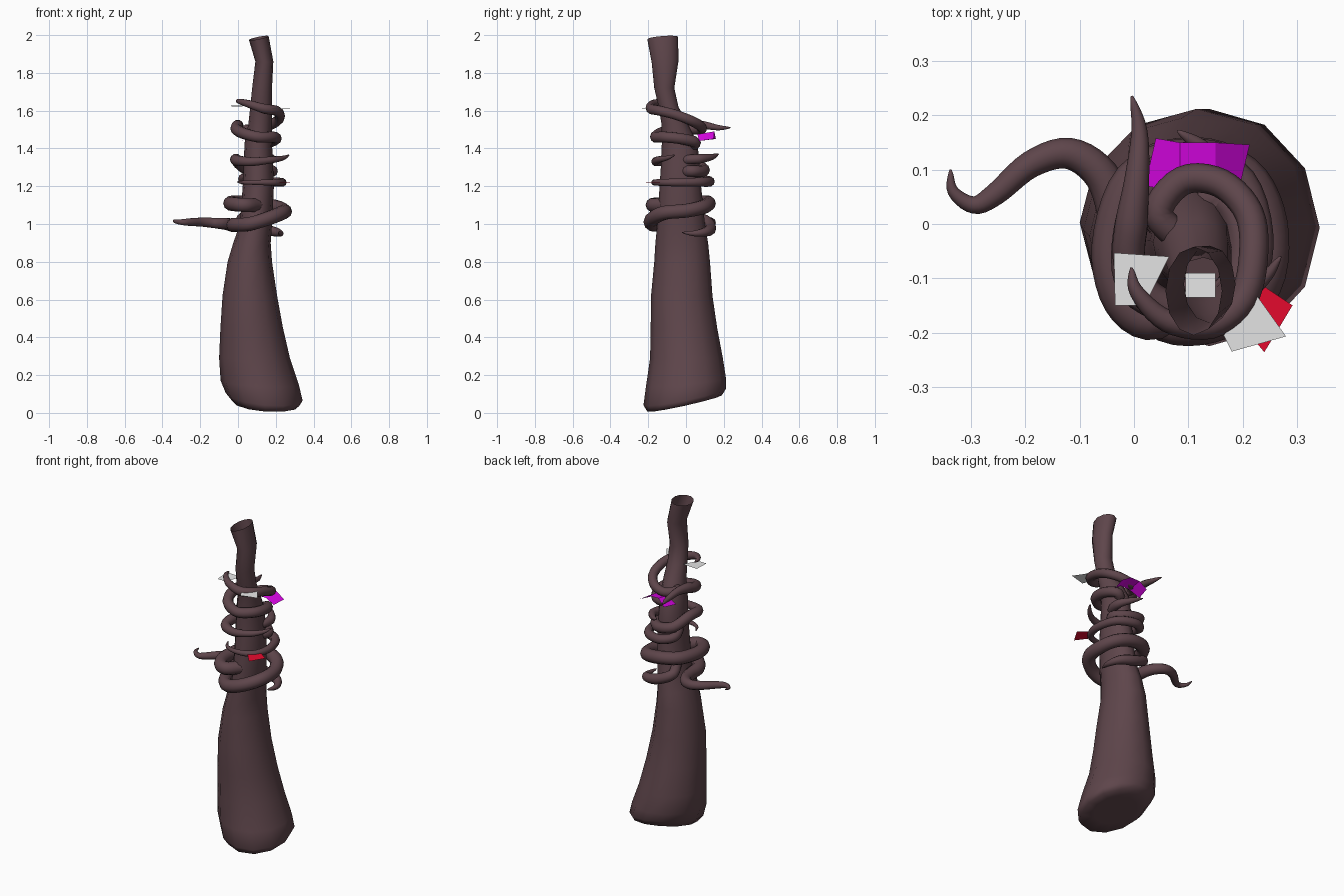
import bpy, bmesh, math
from mathutils import Vector


def material(name, rgb):
    m = bpy.data.materials.new(name)
    m.diffuse_color = (*rgb, 1)
    return m


BARK = material("dark brown", (0.112, 0.060, 0.070))
WHITE = material("white", (0.8, 0.8, 0.8))
RED = material("red", (0.8, 0.003, 0.028))
MAGENTA = material("magenta", (0.8, 0.002, 0.9))


def finish(bm, name, mat, smooth=True):
    mesh = bpy.data.meshes.new(name)
    bm.to_mesh(mesh)
    bm.free()
    mesh.materials.append(mat)
    for p in mesh.polygons:
        p.use_smooth = smooth
    ob = bpy.data.objects.new(name, mesh)
    bpy.context.collection.objects.link(ob)
    return ob


def skin(bm, rings, cap_start=False, cap_end=False):
    """Bridge rings of points with quads."""
    loops = [[bm.verts.new(p) for p in ring] for ring in rings]
    n = len(loops[0])
    for a, b in zip(loops, loops[1:]):
        for i in range(n):
            j = (i + 1) % n
            bm.faces.new((a[i], a[j], b[j], b[i]))
    if cap_start:
        bm.faces.new(loops[0][::-1])
    if cap_end:
        bm.faces.new(loops[-1])
    bmesh.ops.recalc_face_normals(bm, faces=bm.faces[:])


def spline(pts, steps):
    """Catmull-Rom path through the points."""
    pts = [Vector(p) for p in pts]
    ext = [2 * pts[0] - pts[1]] + pts + [2 * pts[-1] - pts[-2]]
    out = []
    for i in range(1, len(ext) - 2):
        p0, p1, p2, p3 = ext[i - 1:i + 3]
        for s in range(steps):
            t = s / steps
            out.append(0.5 * (2 * p1 + (p2 - p0) * t + (2 * p0 - 5 * p1 + 4 * p2 - p3) * t * t
                              + (3 * p1 - p0 - 3 * p2 + p3) * t ** 3))
    return out + [pts[-1]]


def tentacle(name, pts, radius, taper=0.35, sides=10):
    """Tube from a sharp tip to a thick root."""
    path = spline(pts, 5)
    rings = []
    for i, p in enumerate(path):
        d = (path[min(i + 1, len(path) - 1)] - path[max(i - 1, 0)]).normalized()
        u = d.cross(Vector((0, 0, 1))).normalized()
        v = u.cross(d)
        f = min(1, i / (len(path) - 1) / taper)
        r = 0.002 + radius * f ** 0.7
        rings.append([p + r * (math.cos(a) * u + math.sin(a) * v)
                      for a in (2 * math.pi * k / sides for k in range(sides))])
    bm = bmesh.new()
    skin(bm, rings, True, True)
    return finish(bm, name, BARK)


# Trunk: z, x range, y range, tilt in x, tilt in y
TRUNK = [
    (0.055, 0.02, 0.25, -0.12, 0.12, -0.07, 0.21),
    (0.050, -0.03, 0.325, -0.205, 0.19, -0.07, 0.22),
    (0.085, -0.065, 0.342, -0.225, 0.212, -0.10, 0.20),
    (0.16, -0.092, 0.322, -0.212, 0.212, -0.05, 0.10),
    (0.29, -0.10, 0.275, -0.19, 0.195, 0, 0),
    (0.45, -0.093, 0.238, -0.187, 0.165, 0, 0),
    (0.62, -0.082, 0.207, -0.185, 0.14, 0, 0),
    (0.80, -0.055, 0.18, -0.168, 0.127, 0, 0),
    (0.90, -0.025, 0.173, -0.162, 0.117, 0, 0),
    (1.00, 0.01, 0.18, -0.152, 0.10, 0, 0),
    (1.20, 0.025, 0.19, -0.14, 0.08, 0, 0),
    (1.32, 0.03, 0.185, -0.132, 0.072, 0, 0),
    (1.43, 0.035, 0.18, -0.128, 0.06, 0, 0),
    (1.53, 0.055, 0.18, -0.13, 0.01, 0, 0),
    (1.62, 0.065, 0.18, -0.145, -0.04, 0, 0),
    (1.72, 0.075, 0.18, -0.168, -0.062, 0, 0),
    (1.86, 0.092, 0.187, -0.182, -0.04, 0, 0.03),
    (1.985, 0.058, 0.162, -0.205, -0.042, 0.2, 0.08),
]
rings = []
for z, x0, x1, y0, y1, tx, ty in TRUNK:
    cx, cy, rx, ry = (x0 + x1) / 2, (y0 + y1) / 2, (x1 - x0) / 2, (y1 - y0) / 2
    ring = []
    for k in range(12):
        a = 2 * math.pi * k / 12
        dx, dy = rx * math.cos(a), ry * math.sin(a)
        ring.append((cx + dx, cy + dy, max(0, z + tx * dx + ty * dy)))
    rings.append(ring)
bm = bmesh.new()
skin(bm, rings, cap_start=True)          # open at the top
finish(bm, "trunk", BARK)

# Tentacles coiled round the trunk, listed tip to root
tentacle("lower_tentacle", [
    (-0.338, 0.10, 1.02), (-0.333, 0.06, 1.015), (-0.295, 0.035, 1.01), (-0.255, 0.055, 1.01),
    (-0.19, 0.11, 1.01), (-0.12, 0.13, 1.005), (-0.06, 0.09, 1.0), (-0.03, 0.01, 0.995),
    (-0.015, -0.10, 0.995), (0.06, -0.18, 1.0), (0.16, -0.175, 1.03), (0.235, -0.11, 1.06),
    (0.245, 0.0, 1.07), (0.20, 0.09, 1.09), (0.10, 0.12, 1.11), (0.0, 0.08, 1.115),
    (-0.04, -0.04, 1.11), (-0.02, -0.14, 1.105), (0.04, -0.175, 1.10), (0.11, -0.10, 1.10)],
    0.036, 0.4)
tentacle("lowest_tentacle", [
    (0.215, -0.02, 0.955), (0.225, 0.05, 0.95), (0.19, 0.11, 0.96), (0.10, 0.13, 0.98),
    (0.02, 0.10, 1.02), (0.06, 0.0, 1.05)], 0.028, 0.5)
tentacle("middle_tentacle", [
    (-0.005, -0.09, 1.223), (0.03, -0.145, 1.22), (0.11, -0.17, 1.22), (0.20, -0.14, 1.22),
    (0.235, -0.04, 1.22), (0.20, 0.08, 1.222), (0.10, 0.125, 1.225), (0.03, 0.08, 1.235),
    (0.05, 0.0, 1.25), (0.12, -0.04, 1.25)], 0.025, 0.6)
tentacle("front_tentacle", [
    (0.27, -0.06, 1.365), (0.24, -0.10, 1.35), (0.18, -0.145, 1.34), (0.08, -0.16, 1.33),
    (0.0, -0.12, 1.335), (-0.008, -0.02, 1.34), (0.03, 0.08, 1.30), (0.12, 0.09, 1.28),
    (0.18, 0.03, 1.28), (0.12, -0.03, 1.28)], 0.029, 0.5)
tentacle("back_tentacle", [
    (0.08, 0.172, 1.37), (0.13, 0.135, 1.355), (0.175, 0.07, 1.345), (0.16, 0.0, 1.34),
    (0.10, -0.02, 1.33)], 0.024, 0.5)
tentacle("upper_tentacle", [
    (-0.004, 0.236, 1.51), (0.01, 0.17, 1.51), (0.005, 0.08, 1.525), (-0.005, 0.0, 1.52),
    (-0.008, -0.07, 1.50), (0.03, -0.135, 1.48), (0.11, -0.16, 1.46), (0.185, -0.11, 1.46),
    (0.20, -0.02, 1.45), (0.16, 0.05, 1.43), (0.10, 0.0, 1.40)], 0.028, 0.3)
tentacle("top_tentacle", [
    (-0.005, -0.08, 1.65), (0.005, -0.125, 1.65), (0.06, -0.178, 1.635), (0.14, -0.185, 1.61),
    (0.20, -0.14, 1.60), (0.22, -0.06, 1.58), (0.212, 0.02, 1.55), (0.16, 0.075, 1.52),
    (0.09, 0.08, 1.50), (0.045, 0.02, 1.50), (0.10, -0.04, 1.48)], 0.025, 0.3)


# Thin flat flaps
def plate(name, mat, strips):
    bm = bmesh.new()
    rows = [[bm.verts.new(p) for p in row] for row in strips]
    for a, b in zip(rows, rows[1:]):
        bm.faces.new((a[0], b[0], b[1], a[1]))
    return finish(bm, name, mat, False)


plate("left_white_flap", WHITE, [
    [(-0.035, -0.15, 1.623), (-0.037, -0.053, 1.627)],
    [(0.02, -0.15, 1.623), (0.065, -0.06, 1.627)]])
plate("right_white_flap", WHITE, [
    [(0.18, -0.235, 1.61), (0.165, -0.205, 1.612)],
    [(0.28, -0.207, 1.61), (0.225, -0.13, 1.612)]])
plate("red_flap", RED, [
    [(0.24, -0.236, 1.22), (0.18, -0.165, 1.223)],
    [(0.292, -0.15, 1.22), (0.24, -0.115, 1.223)]])
plate("magenta_flap", MAGENTA, [
    [(0.02, 0.07, 1.44), (0.04, 0.158, 1.45)],
    [(0.085, 0.06, 1.475), (0.085, 0.15, 1.49)],
    [(0.15, 0.06, 1.475), (0.15, 0.15, 1.49)],
    [(0.195, 0.07, 1.44), (0.213, 0.146, 1.45)]])
plate("inner_white_flap", WHITE, [
    [(0.095, -0.135, 1.63), (0.095, -0.09, 1.63)],
    [(0.15, -0.135, 1.63), (0.15, -0.09, 1.63)]])
